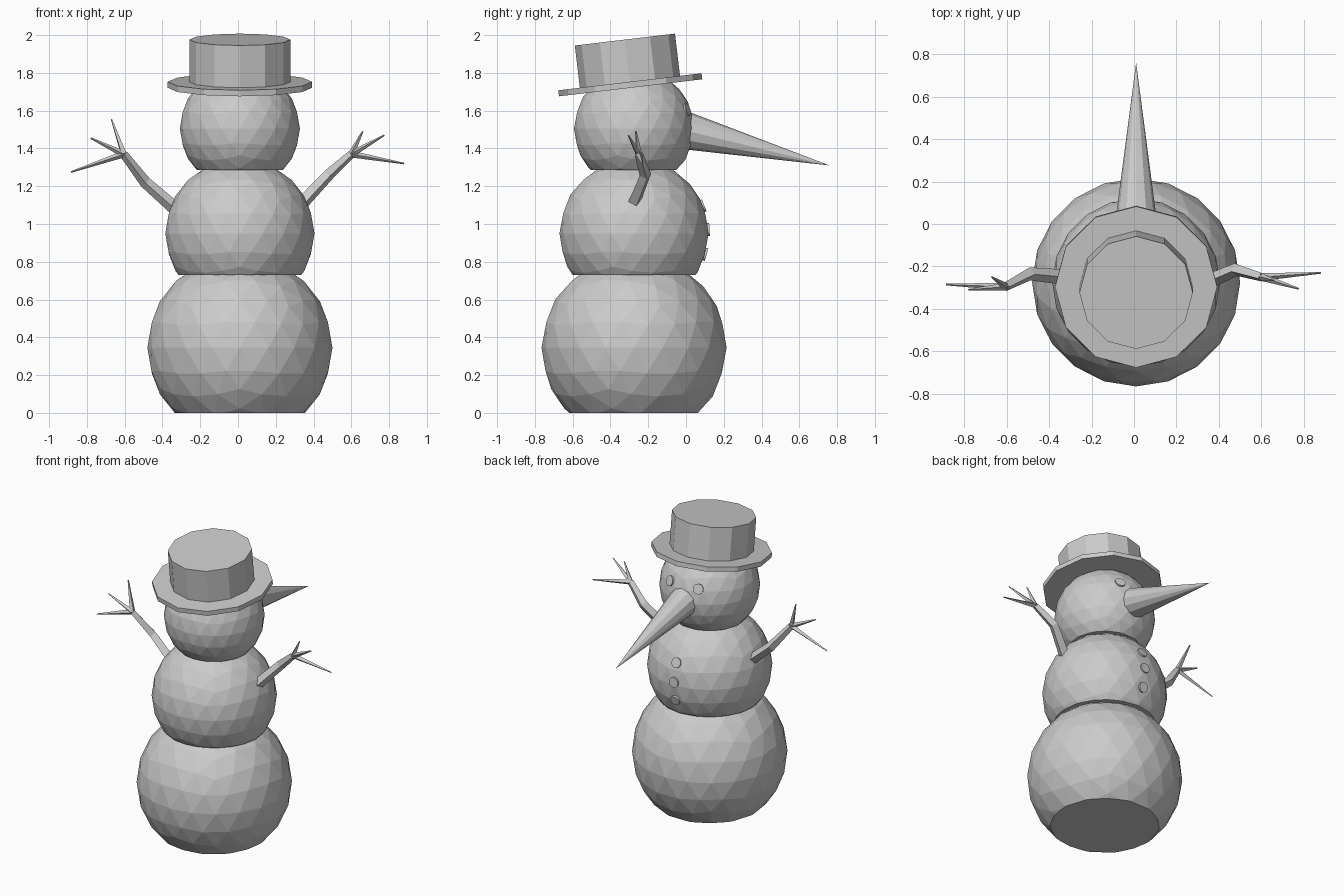
import bpy, bmesh, math
from mathutils import Vector, Matrix

cube = bpy.data.objects.get("Cube")
if cube:
    bpy.data.objects.remove(cube)

grey = bpy.data.materials.new("plain_grey")
grey.use_nodes = True
tone = (0.6, 0.6, 0.6, 1)
grey.diffuse_color = tone
grey.node_tree.nodes["Principled BSDF"].inputs["Base Color"].default_value = tone

CX, CY = 0.01, -0.275


def add_object(name, bm):
    bmesh.ops.recalc_face_normals(bm, faces=bm.faces)
    mesh = bpy.data.meshes.new(name)
    bm.to_mesh(mesh)
    bm.free()
    mesh.materials.append(grey)
    obj = bpy.data.objects.new(name, mesh)
    bpy.context.collection.objects.link(obj)
    return obj


def snowball(name, radius, z, cut):
    """Faceted ball sliced flat at height cut."""
    bm = bmesh.new()
    place = Matrix.Translation((CX, CY, z)) @ Matrix.Rotation(math.pi / 2, 4, 'Z')
    bmesh.ops.create_icosphere(bm, subdivisions=3, radius=radius, matrix=place)
    geom = bm.verts[:] + bm.edges[:] + bm.faces[:]
    result = bmesh.ops.bisect_plane(bm, geom=geom, plane_co=(0, 0, cut),
                                    plane_no=(0, 0, 1), clear_inner=True)
    rim = [e for e in result["geom_cut"] if isinstance(e, bmesh.types.BMEdge)]
    bmesh.ops.contextual_create(bm, geom=rim)
    return add_object(name, bm)


def tapered(name, centre, axis, r1, r2, depth, sides=12):
    """Cylinder or cone whose middle sits at centre, pointing along axis."""
    bm = bmesh.new()
    turn = Vector(axis).to_track_quat('Z', 'Y').to_matrix().to_4x4()
    bmesh.ops.create_cone(bm, cap_ends=True, segments=sides, radius1=r1, radius2=r2,
                          depth=depth, matrix=Matrix.Translation(centre) @ turn)
    return add_object(name, bm)


# Body
snowball("body_lower", 0.49, 0.345, 0)
snowball("body_middle", 0.395, 0.95, 0.73)
snowball("head", 0.318, 1.505, 1.285)

# Tilted hat
tilt = Vector((0, -0.118, 0.993))
brim = Vector((CX, -0.295, 1.737))
tapered("hat_brim", brim, tilt, 0.382, 0.382, 0.032)
tapered("hat_crown", brim + tilt * 0.12, tilt, 0.267, 0.267, 0.242)

# Long nose
nose_base, nose_tip = Vector((CX, -0.1, 1.518)), Vector((CX, 0.76, 1.31))
nose = nose_tip - nose_base
tapered("nose", (nose_base + nose_tip) / 2, nose, 0.113, 0, nose.length)


# Eyes and buttons lie against the balls
def stud(name, ball_z, ball_radius, direction):
    d = Vector(direction).normalized()
    tapered(name, Vector((CX, CY, ball_z)) + d * ball_radius, d, 0.034, 0.034, 0.024)


for side, label in ((1, "left"), (-1, "right")):
    stud("eye_" + label, 1.505, 0.311, (side * 0.108, 0.28, 0.1))
for i, height in enumerate((0.15, 0.02, -0.11)):
    stud("button_%d" % (i + 1), 0.95, 0.388, (0, 0.375, height))


# Stick arms with three twigs each
def stick(name, points, radii):
    curve = bpy.data.curves.new(name, 'CURVE')
    curve.dimensions = '3D'
    curve.bevel_depth = 1
    curve.bevel_resolution = 0
    curve.use_fill_caps = True
    spline = curve.splines.new('POLY')
    spline.points.add(len(points) - 1)
    for p, co, r in zip(spline.points, points, radii):
        p.co = (*co, 1)
        p.radius = r
    temp = bpy.data.objects.new(name + "_path", curve)
    bm = bmesh.new()
    bm.from_mesh(temp.to_mesh())
    temp.to_mesh_clear()
    bpy.data.objects.remove(temp)
    bpy.data.curves.remove(curve)
    for face in bm.faces:
        face.smooth = False
    add_object(name, bm)


arms = {
    "left": ([(0.33, -0.28, 1.10), (0.48, -0.215, 1.26), (0.60, -0.25, 1.37)],
             [(0.66, -0.265, 1.49), (0.775, -0.305, 1.47), (0.88, -0.23, 1.32)]),
    "right": ([(-0.33, -0.25, 1.08), (-0.49, -0.235, 1.22), (-0.605, -0.295, 1.37)],
              [(-0.67, -0.25, 1.555), (-0.78, -0.31, 1.455), (-0.885, -0.285, 1.275)]),
}
for label, (path, tips) in arms.items():
    stick("arm_" + label, path, (0.036, 0.031, 0.022))
    for i, tip in enumerate(tips):
        stick("twig_%s_%d" % (label, i + 1), (path[-1], tip), (0.018, 0.004))
